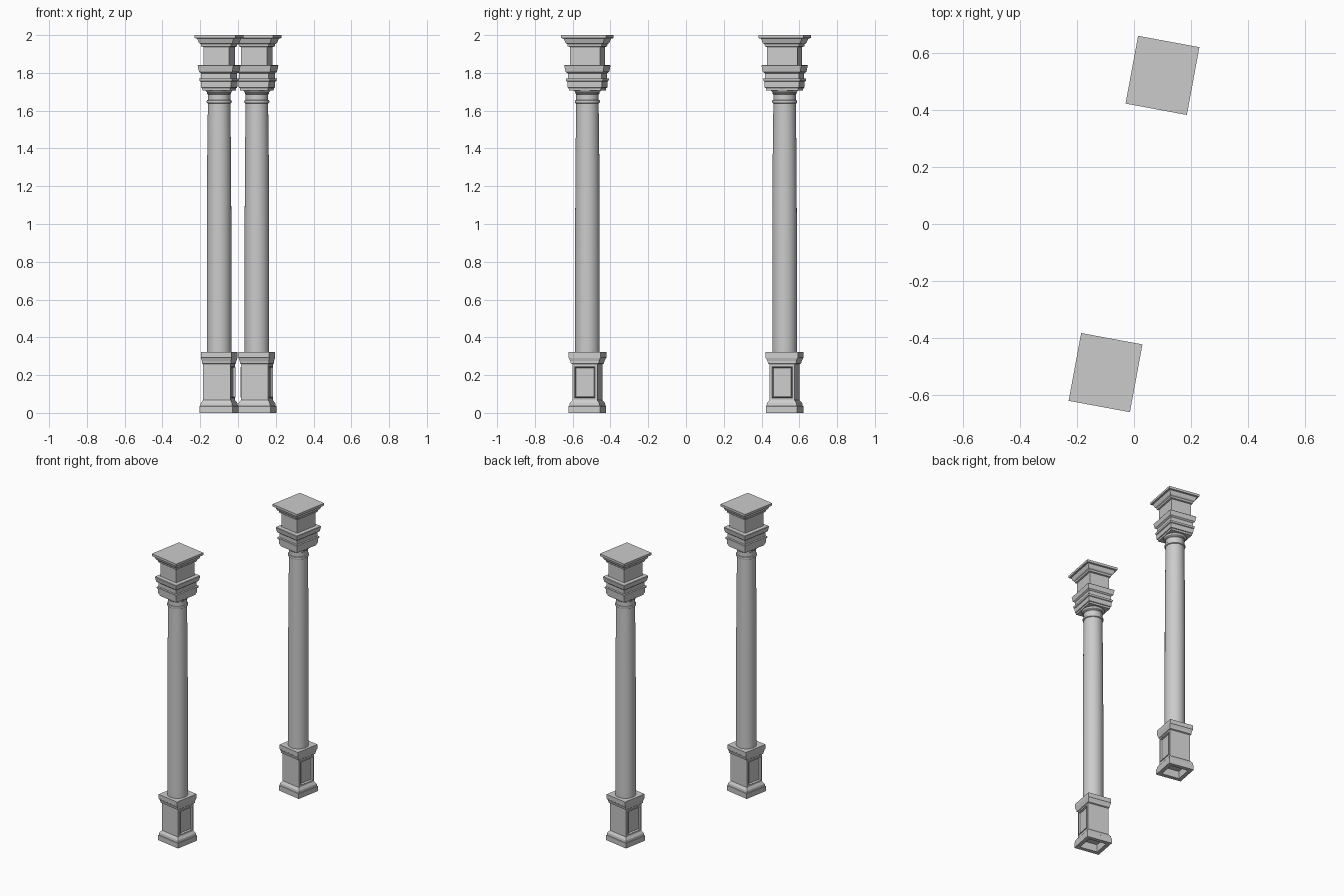
import bpy, bmesh, math
from mathutils import Matrix

old = bpy.data.objects.get("Cube")
if old:
    bpy.data.objects.remove(old, do_unlink=True)

stone = bpy.data.materials.new("grey stone")
stone.use_nodes = True
colour = (0.6, 0.6, 0.6, 1)
stone.diffuse_color = colour
stone.node_tree.nodes["Principled BSDF"].inputs["Base Color"].default_value = colour

TURN = math.radians(-10.5)


def finish(name, bm, place, smooth=False):
    bmesh.ops.recalc_face_normals(bm, faces=bm.faces)
    mesh = bpy.data.meshes.new(name)
    bm.to_mesh(mesh)
    bm.free()
    mesh.materials.append(stone)
    obj = bpy.data.objects.new(name, mesh)
    bpy.context.collection.objects.link(obj)
    obj.matrix_world = place
    if smooth:
        bpy.ops.object.select_all(action="DESELECT")
        obj.select_set(True)
        bpy.context.view_layer.objects.active = obj
        bpy.ops.object.shade_smooth_by_angle(angle=math.radians(35))


def loft(rings):
    """Bridge a stack of closed rings and cap both ends."""
    bm = bmesh.new()
    loops = [[bm.verts.new(p) for p in ring] for ring in rings]
    for a, b in zip(loops, loops[1:]):
        for i in range(len(a)):
            j = (i + 1) % len(a)
            bm.faces.new((a[i], a[j], b[j], b[i]))
    bm.faces.new(loops[0])
    bm.faces.new(loops[-1])
    return bm


def rect(w, d, z):
    return [(sx * w / 2, sy * d / 2, z) for sx, sy in ((-1, -1), (1, -1), (1, 1), (-1, 1))]


def circle(r, z, n=32):
    return [(r * math.cos(math.tau * i / n), r * math.sin(math.tau * i / n), z) for i in range(n)]


def pedestal(name, place):
    # hollow underside, stepped base, dado, stepped cap
    profile = [(0.12, 0.11, 0.05), (0.125, 0.115, 0), (0.178, 0.169, 0), (0.178, 0.169, 0.035),
               (0.172, 0.163, 0.037), (0.168, 0.158, 0.052), (0.147, 0.134, 0.068),
               (0.147, 0.134, 0.258), (0.156, 0.15, 0.262), (0.156, 0.155, 0.274),
               (0.165, 0.168, 0.29), (0.165, 0.173, 0.292), (0.165, 0.173, 0.322)]
    bm = loft([rect(*p) for p in profile])
    # framed sunken panels on the two side faces of the dado
    bm.normal_update()
    sides = [f for f in bm.faces if abs(f.normal.x) > 0.9 and f.calc_center_median().z > 0.1
             and max(v.co.z for v in f.verts) - min(v.co.z for v in f.verts) > 0.15]
    bmesh.ops.inset_individual(bm, faces=sides, thickness=0.017)
    bmesh.ops.inset_individual(bm, faces=sides, thickness=0.004, depth=0.004)
    bmesh.ops.inset_individual(bm, faces=sides, thickness=0.006, depth=-0.011)
    finish(name, bm, place)


def shaft(name, place):
    # slightly swelling shaft, astragal, neck and flared echinus
    profile = [(0.065, 0.318), (0.065, 0.75), (0.0645, 1.05), (0.063, 1.35), (0.0605, 1.55),
               (0.0595, 1.638), (0.065, 1.641), (0.067, 1.647), (0.065, 1.654), (0.0595, 1.657),
               (0.0595, 1.686), (0.064, 1.69), (0.064, 1.697), (0.072, 1.706),
               (0.077, 1.716), (0.077, 1.722)]
    finish(name, loft([circle(*p) for p in profile]), place, True)


def entablature(name, place):
    # each step is (overhang beyond the frieze block, height)
    steps = [(0.005, 1.708), (0.006, 1.72), (0.011, 1.722), (0.012, 1.754), (0.017, 1.757),
             (0.019, 1.769), (0.01, 1.771), (0.01, 1.798), (0.013, 1.8), (0.02, 1.806),
             (0.026, 1.838), (0.024, 1.841), (0, 1.843),
             (0, 1.937), (0.01, 1.94), (0.012, 1.952), (0.02, 1.958), (0.029, 1.982),
             (0.04, 1.984), (0.04, 2)]
    finish(name, loft([rect(0.139 + 2 * o, 0.162 + 2 * o, z) for o, z in steps]), place)


for label, side in (("front", -1), ("back", 1)):
    place = Matrix.Translation((0.1 * side, 0.522 * side, 0)) @ Matrix.Rotation(TURN, 4, "Z")
    pedestal(label + "_pedestal", place)
    shaft(label + "_shaft", place)
    entablature(label + "_entablature", place)
